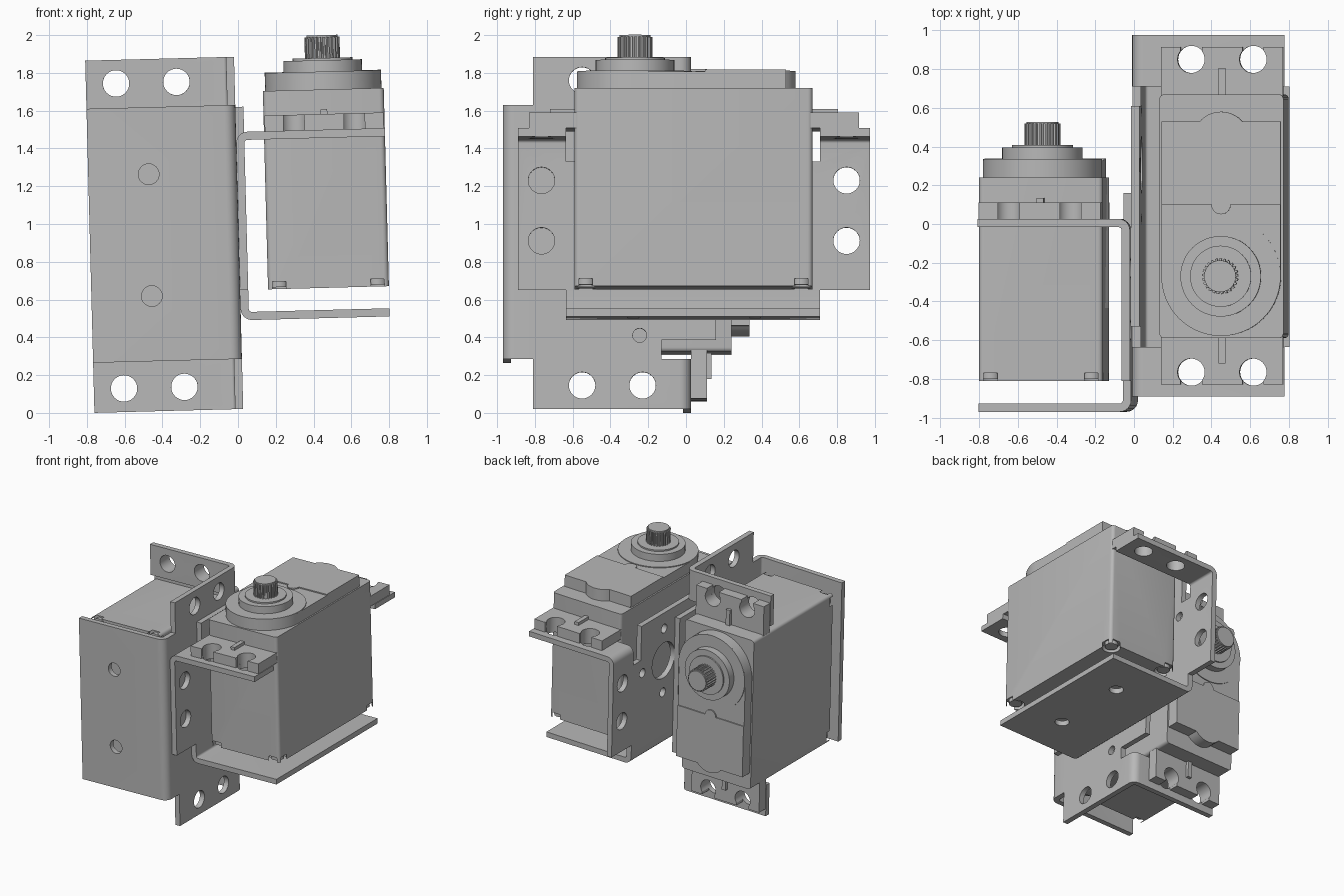
import bpy, bmesh, math
from mathutils import Matrix

cube = bpy.data.objects.get("Cube")
if cube:
    bpy.data.objects.remove(cube, do_unlink=True)

metal = bpy.data.materials.new("plain_grey")
metal.use_nodes = True
GREY = (0.48, 0.48, 0.48, 1)
metal.diffuse_color = GREY
metal.node_tree.nodes["Principled BSDF"].inputs["Base Color"].default_value = GREY

MID = 0.0425      # centre of the unit along its length
CX = 0.47         # centre of the servo across its width
SHAFT_Y = -0.27   # output shaft position


def arc(cx, cy, r, a0=0, a1=360, n=32):
    full = abs(a1 - a0) == 360
    steps = n if full else n + 1
    return [(cx + r * math.cos(math.radians(a0 + (a1 - a0) * i / n)),
             cy + r * math.sin(math.radians(a0 + (a1 - a0) * i / n))) for i in range(steps)]


def rounded(x0, y0, x1, y1, r):
    return (arc(x1 - r, y1 - r, r, 0, 90, 5) + arc(x0 + r, y1 - r, r, 90, 180, 5)
            + arc(x0 + r, y0 + r, r, 180, 270, 5) + arc(x1 - r, y0 + r, r, 270, 360, 5))


def rect(x0, y0, x1, y1):
    return [(x0, y0), (x1, y0), (x1, y1), (x0, y1)]


def prism(name, pieces, axis="Z"):
    """Extrude each (outline, low, high) along an axis into one object."""
    place = {"X": lambda p, h: (h, p[0], p[1]),
             "Y": lambda p, h: (p[0], h, p[1]),
             "Z": lambda p, h: (p[0], p[1], h)}[axis]
    bm = bmesh.new()
    for pts, lo, hi in pieces:
        a = [bm.verts.new(place(p, lo)) for p in pts]
        b = [bm.verts.new(place(p, hi)) for p in pts]
        bm.faces.new(a)
        bm.faces.new(b)
        for i in range(len(pts)):
            j = (i + 1) % len(pts)
            bm.faces.new((a[i], a[j], b[j], b[i]))
    bmesh.ops.recalc_face_normals(bm, faces=bm.faces)
    me = bpy.data.meshes.new(name)
    bm.to_mesh(me)
    bm.free()
    ob = bpy.data.objects.new(name, me)
    bpy.context.collection.objects.link(ob)
    return ob


def combine(target, tool, op="DIFFERENCE"):
    mod = target.modifiers.new("cut", "BOOLEAN")
    mod.operation, mod.object, mod.solver = op, tool, "EXACT"
    dg = bpy.context.evaluated_depsgraph_get()
    result = bpy.data.meshes.new_from_object(target.evaluated_get(dg))
    target.modifiers.clear()
    target.data = result
    bpy.data.objects.remove(tool, do_unlink=True)


def both(y):
    return (y, 2 * MID - y)


# Folded sheet bracket: a channel with rounded bends
X0, X1, Z0, Z1, T, R = 0.002, 0.79, 0.49, 1.487, 0.043, 0.06
outer = arc(X0 + R, Z0 + R, R, 270, 180, 6) + arc(X0 + R, Z1 - R, R, 180, 90, 6)
inner = arc(X0 + R, Z1 - R, R - T, 90, 180, 6) + arc(X0 + R, Z0 + R, R - T, 180, 270, 6)
channel = ([(X1, Z0)] + outer + [(X1, Z1), (X1, Z1 - T)] + inner + [(X1, Z0 + T)])
bracket = prism("bracket", [(channel, 2 * MID - 0.975, 0.975)], "Y")

# Servo window and trimmed lower corners
combine(bracket, prism("window", [
    (rect(-0.635, 1.33, 0.71, 1.7), -0.2, 1),
    (rect(-1.2, 0.3, -0.635, 0.65), -0.2, 1),
    (rect(0.71, 0.3, 1.2, 0.65), -0.2, 1)], "X"))
# Upright tab between the relief slots
combine(bracket, prism("tab", [(rect(-0.53, 1.28, 0.61, 1.62), X0, X0 + T)], "X"), "UNION")

# Bolt holes in the web, flanges and base
web = [(arc(y, z, 0.07), -0.1, 0.2) for y in both(0.85) for z in (0.91, 1.23)]
web.append((arc(0.305, 1.215, 0.15), -0.1, 0.2))
web += [(arc(0.305 + dy, 1.215 + dz, 0.037, n=20), -0.1, 0.2)
        for dy, dz in ((0.28, 0), (-0.28, 0), (0, 0.27), (0, -0.27))]
combine(bracket, prism("web_holes", web, "X"))
holes = [(arc(x, y, 0.07), 1.4, 1.6) for x in (0.31, 0.63) for y in both(0.85)]
holes += [(arc(CX, y, 0.055, n=24), 0.4, 0.6) for y in both(0.365)]
combine(bracket, prism("flange_holes", holes))

# Servo case with screw pockets at the bottom corners
case = prism("servo_case", [(rounded(0.15, -0.59, 0.79, 0.67, 0.025), 0.65, 1.70)])
corners = [(x, y) for x in (0.21, 0.73) for y in (-0.53, 0.61)]
combine(case, prism("pockets", [(arc(x, y, 0.07), 0.6, 0.69) for x, y in corners]))
screws = prism("case_screws", [(arc(x, y, 0.05, n=24), 0.66, 0.70) for x, y in corners])

# Mounting ears with keyhole slots and a stiffening rib
ear = [(0.155, 0.66), (0.785, 0.66), (0.785, 0.915)]
for x in (0.63, 0.31):
    ear += [(x + 0.055, 0.915)] + arc(x, 0.85, 0.07, 38, -218, 24) + [(x - 0.055, 0.915)]
ear.append((0.155, 0.915))
rib = rect(CX - 0.018, 0.65, CX + 0.018, 0.805)


def flip(pts):
    return [(x, 2 * MID - y) for x, y in pts]


ears = prism("mounting_ears", [(ear, Z1, 1.57), (flip(ear), Z1, 1.57)])
ribs = prism("ear_ribs", [(rib, 1.56, 1.595), (flip(rib), 1.56, 1.595)])

# Gearbox cover, rounded at the shaft end, with a bulge at the other
cover = prism("gearbox_cover", [
    (arc(CX, SHAFT_Y, 0.308, 180, 360, 40) + [(CX + 0.308, 0.53)]
     + arc(CX, 0.434, 0.146, 41, 139, 14) + [(CX - 0.308, 0.53)], 1.69, 1.788)])
pad = prism("cover_pad", [
    ([(CX - 0.308, 0.1)] + arc(CX, 0.1, 0.05, 180, 360, 12)
     + [(CX + 0.308, 0.1), (CX + 0.308, 0.53)]
     + arc(CX, 0.434, 0.146, 41, 139, 14) + [(CX - 0.308, 0.53)], 1.78, 1.797)])

# Shaft boss and toothed output spline
boss = prism("shaft_boss", [(arc(CX, SHAFT_Y, 0.308, n=64), 1.75, 1.795),
                            (arc(CX, SHAFT_Y, 0.208, n=48), 1.78, 1.855),
                            (arc(CX, SHAFT_Y, 0.158, n=48), 1.85, 1.867)])
TEETH = 25
spline = []
for i in range(TEETH):
    for k, r in ((0, 0.093), (0.4, 0.093), (0.55, 0.083), (0.85, 0.083)):
        a = math.tau * (i + k) / TEETH
        spline.append((CX + r * math.cos(a), SHAFT_Y + r * math.sin(a)))
shaft = prism("output_shaft", [(spline, 1.86, 1.978),
                               (arc(CX, SHAFT_Y, 0.082), 1.97, 1.988)])

# Place the upright unit and its sideways twin, back to back, with a slight lean
lean = (Matrix.Translation((0, 0, 1)) @ Matrix.Rotation(math.radians(-1.5), 4, "Y")
        @ Matrix.Translation((0, 0, -1)))
sideways = Matrix(((-1, 0, 0, 0.004), (0, 0, 1, -1.46), (0, -1, 0, 0.9955), (0, 0, 0, 1)))

finished = []
for part in (bracket, case, screws, ears, ribs, cover, pad, boss, shaft):
    twin = part.copy()
    twin.data = part.data.copy()
    bpy.context.collection.objects.link(twin)
    twin.name = "sideways_" + part.name
    part.name = "upright_" + part.name
    part.data.transform(lean)
    twin.data.transform(lean @ sideways)
    twin.data.flip_normals()
    finished += [part, twin]

bpy.ops.object.select_all(action="DESELECT")
for ob in finished:
    ob.data.materials.clear()
    ob.data.materials.append(metal)
    ob.select_set(True)
bpy.context.view_layer.objects.active = finished[0]
bpy.ops.object.shade_smooth_by_angle(angle=math.radians(30))
